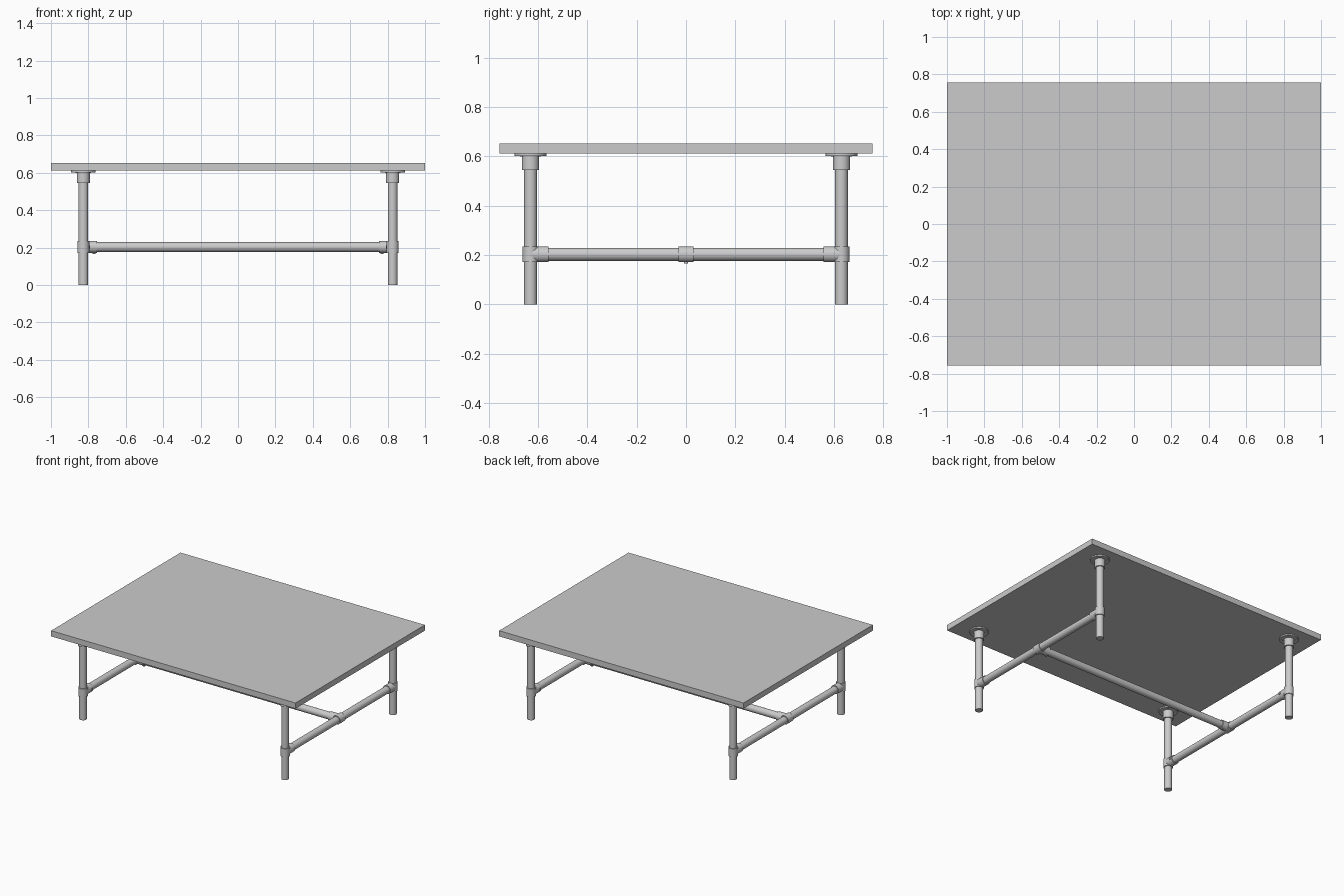
import bpy
import math
from mathutils import Vector

cube = bpy.data.objects.get("Cube")
if cube:
    bpy.data.objects.remove(cube, do_unlink=True)

grey = bpy.data.materials.new("light grey")
grey.use_nodes = True
colour = (0.6, 0.6, 0.6, 1)
grey.diffuse_color = colour
grey.node_tree.nodes["Principled BSDF"].inputs["Base Color"].default_value = colour

LEG_X, LEG_Y = 0.827, 0.63
RAIL_Z = 0.203
PIPE, SLEEVE = 0.026, 0.032


def finish(name):
    obj = bpy.context.object
    obj.name = name
    obj.data.materials.append(grey)
    return obj


def tube(name, start, end, radius, sides=32):
    """Smooth capped cylinder between two points."""
    a, b = Vector(start), Vector(end)
    bpy.ops.mesh.primitive_cylinder_add(
        vertices=sides, radius=radius, depth=(b - a).length, location=(a + b) / 2,
        rotation=(b - a).to_track_quat('Z', 'Y').to_euler())
    obj = finish(name)
    bpy.ops.object.shade_smooth_by_angle(angle=math.radians(35))
    return obj


# Table top
bpy.ops.mesh.primitive_cube_add(size=1, location=(0, 0, 0.632))
top = finish("table_top")
top.scale = (2, 1.512, 0.042)

for sx, side in ((-1, "right"), (1, "left")):
    x = sx * LEG_X
    for sy, end in ((-1, "front"), (1, "back")):
        y = sy * LEG_Y
        tag = f"{end}_{side}"

        # Leg with its floor flange turned up against the top
        tube(f"leg_{tag}", (x, y, 0), (x, y, 0.605), PIPE)
        tube(f"flange_collar_{tag}", (x, y, 0.545), (x, y, 0.605), 0.035)
        tube(f"flange_plate_{tag}", (x, y, 0.602), (x, y, 0.612), 0.065, 48)
        for i in range(4):
            a = math.radians(45 + 90 * i)
            px, py = x + 0.051 * math.cos(a), y + 0.051 * math.sin(a)
            tube(f"flange_screw_{tag}", (px, py, 0.599), (px, py, 0.604), 0.006, 12)

        # Tee fitting joining leg and side rail
        tube(f"leg_tee_sleeve_{tag}", (x, y, 0.172), (x, y, 0.234), SLEEVE)
        tube(f"leg_tee_branch_{tag}", (x, y, RAIL_Z), (x, sy * 0.557, RAIL_Z), SLEEVE)
        tube(f"leg_tee_screw_{tag}", (x, sy * 0.572, RAIL_Z),
             (x - sx * 0.037, sy * 0.572, RAIL_Z), 0.008, 12)

    # Side rail and the tee at its middle
    tube(f"side_rail_{side}", (x, -LEG_Y, RAIL_Z), (x, LEG_Y, RAIL_Z), PIPE)
    tube(f"rail_tee_sleeve_{side}", (x, -0.031, RAIL_Z), (x, 0.031, RAIL_Z), SLEEVE)
    tube(f"rail_tee_branch_{side}", (x, 0, RAIL_Z), (sx * 0.755, 0, RAIL_Z), SLEEVE)
    tube(f"rail_tee_screw_{side}", (sx * 0.77, 0, RAIL_Z),
         (sx * 0.77, 0, 0.165), 0.008, 12)

# Long centre rail
tube("centre_rail", (-LEG_X, 0, RAIL_Z), (LEG_X, 0, RAIL_Z), PIPE)
